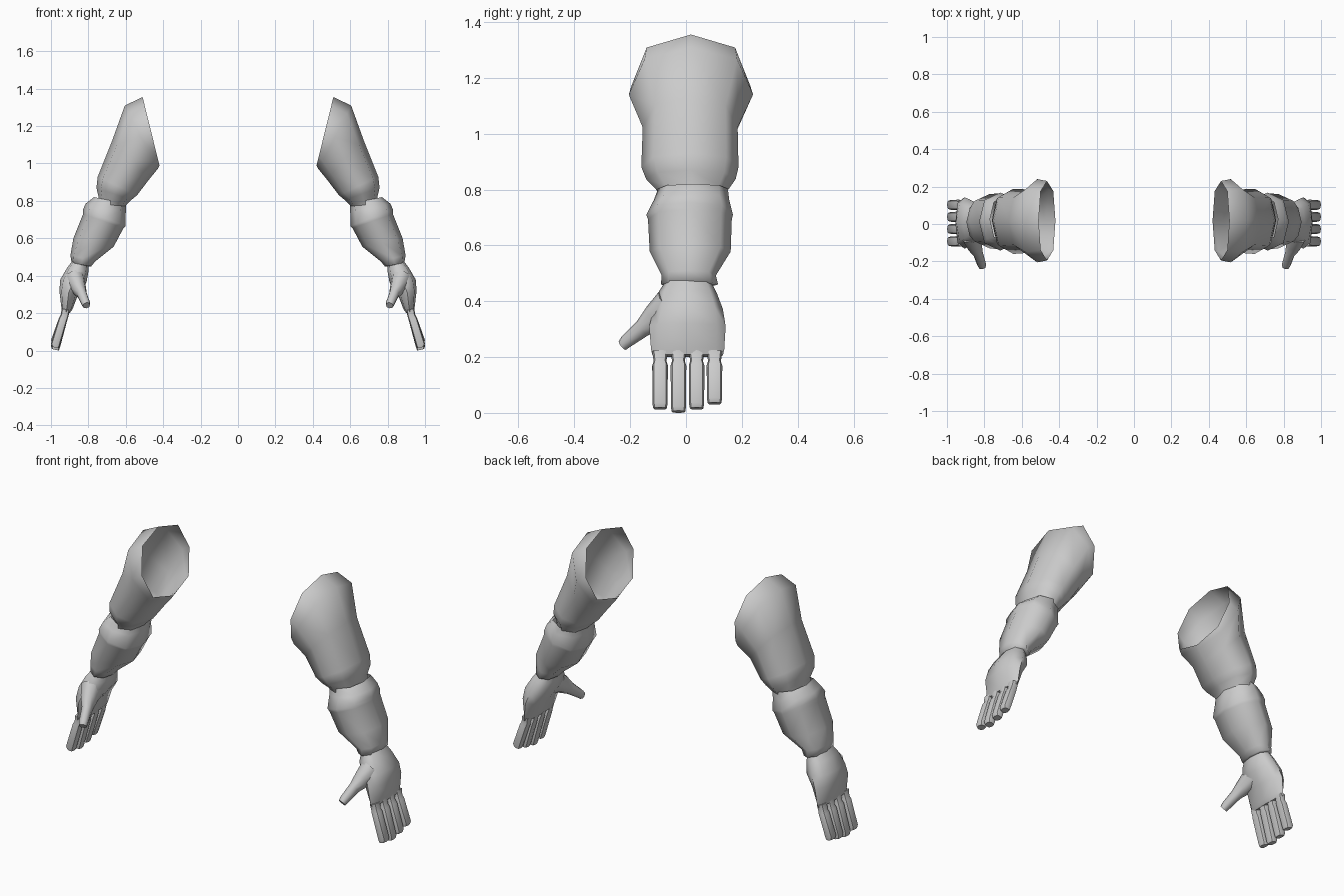
import bpy, bmesh, math
from mathutils import Vector

if "Cube" in bpy.data.objects:
    bpy.data.objects.remove(bpy.data.objects["Cube"])

skin = bpy.data.materials.new("light grey")
skin.diffuse_color = (0.6, 0.6, 0.6, 1)
skin.use_nodes = True
skin.node_tree.nodes["Principled BSDF"].inputs["Base Color"].default_value = skin.diffuse_color


def loft(name, rings, sides=8, power=1.0, cap_start=False, cap_end=True, angle=180):
    """Skin a tube through rings of (centre, half axis u, half axis v), mirrored across x."""
    bm = bmesh.new()
    loops = []
    for c, u, v in rings:
        loop = []
        for i in range(sides):
            a = 2 * math.pi * i / sides
            ca, sa = math.cos(a), math.sin(a)
            ca = math.copysign(abs(ca) ** power, ca)
            sa = math.copysign(abs(sa) ** power, sa)
            loop.append(bm.verts.new(c + u * ca + v * sa))
        loops.append(loop)
    for a, b in zip(loops, loops[1:]):
        for i in range(sides):
            j = (i + 1) % sides
            bm.faces.new((a[i], a[j], b[j], b[i]))
    if cap_start:
        bm.faces.new(loops[0][::-1])
    if cap_end:
        bm.faces.new(loops[-1])
    bmesh.ops.recalc_face_normals(bm, faces=bm.faces)
    # An open tube needs an explicit outward check
    f = bm.faces[:][0] if bm.faces.ensure_lookup_table() is None else None
    if (f.calc_center_median() - rings[0][0]).dot(f.normal) < 0:
        bmesh.ops.reverse_faces(bm, faces=bm.faces)
    me = bpy.data.meshes.new(name)
    bm.to_mesh(me)
    bm.free()
    me.materials.append(skin)
    ob = bpy.data.objects.new(name, me)
    bpy.context.collection.objects.link(ob)
    bpy.ops.object.select_all(action='DESELECT')
    ob.select_set(True)
    bpy.context.view_layer.objects.active = ob
    bpy.ops.object.shade_smooth_by_angle(angle=math.radians(angle))
    m = ob.modifiers.new("mirror", 'MIRROR')
    m.use_mirror_merge = False
    return ob


def limb(rows):
    """Rows: inner x, inner z, outer x, outer z, front y, back y."""
    out = []
    for xi, zi, xo, zo, y0, y1 in rows:
        c = Vector(((xi + xo) / 2, (y0 + y1) / 2, (zi + zo) / 2))
        out.append((c, Vector(((xo - xi) / 2, 0, (zo - zi) / 2)), Vector((0, (y1 - y0) / 2, 0))))
    return out


# Upper arm, open at the shoulder
loft("upper_arm", limb([
    (0.42, 0.99, 0.51, 1.355, -0.195, 0.23),
    (0.43, 0.97, 0.605, 1.31, -0.205, 0.24),
    (0.475, 0.915, 0.67, 1.13, -0.155, 0.185),
    (0.54, 0.83, 0.75, 0.93, -0.16, 0.188),
    (0.57, 0.805, 0.757, 0.87, -0.143, 0.178),
    (0.60, 0.775, 0.745, 0.82, -0.105, 0.15),
    (0.63, 0.72, 0.76, 0.77, -0.09, 0.13)]), power=0.85, cap_end=False)

# Forearm with a flared elbow band and a narrow wrist
loft("forearm", limb([
    (0.60, 0.785, 0.77, 0.82, -0.10, 0.15),
    (0.60, 0.74, 0.815, 0.785, -0.115, 0.155),
    (0.602, 0.665, 0.828, 0.755, -0.142, 0.168),
    (0.612, 0.655, 0.828, 0.73, -0.136, 0.164),
    (0.665, 0.555, 0.88, 0.60, -0.13, 0.16),
    (0.765, 0.475, 0.896, 0.51, -0.087, 0.107),
    (0.785, 0.45, 0.89, 0.47, -0.09, 0.115),
    (0.80, 0.45, 0.88, 0.465, -0.07, 0.09)]), power=0.85, cap_end=False)

# Palm
loft("palm", limb([
    (0.80, 0.46, 0.885, 0.48, -0.075, 0.09),
    (0.80, 0.42, 0.915, 0.44, -0.10, 0.11),
    (0.81, 0.365, 0.95, 0.38, -0.115, 0.132),
    (0.855, 0.30, 0.955, 0.32, -0.132, 0.142),
    (0.885, 0.22, 0.945, 0.235, -0.125, 0.137),
    (0.90, 0.20, 0.94, 0.21, -0.12, 0.132)]), power=0.75, cap_start=True, angle=60)

# Four fingers
for name, y, z in (("index_finger", -0.093, 0.012), ("middle_finger", -0.027, 0.0),
                   ("ring_finger", 0.038, 0.012), ("little_finger", 0.102, 0.03)):
    loft(name, limb([
        (0.90, 0.215, 0.942, 0.225, y - 0.028, y + 0.028),
        (0.907, 0.18, 0.948, 0.19, y - 0.023, y + 0.023),
        (0.912, 0.165, 0.957, 0.175, y - 0.028, y + 0.028),
        (0.952, z + 0.015, 1.0, z + 0.025, y - 0.027, y + 0.027),
        (0.958, z, 0.995, z + 0.008, y - 0.024, y + 0.024)]),
        power=0.7, cap_start=True, angle=50)

# Thumb, angled forward and inward
direction = Vector((-0.05, -0.145, -0.125)).normalized()
side = Vector((1, 0, 0))
side = (side - direction * side.dot(direction)).normalized()
up = direction.cross(side)
loft("thumb", [(Vector(c), side * a, up * b) for c, a, b in (
    ((0.872, -0.05, 0.375), 0.055, 0.075),
    ((0.855, -0.11, 0.34), 0.042, 0.05),
    ((0.835, -0.155, 0.303), 0.027, 0.032),
    ((0.815, -0.215, 0.255), 0.024, 0.024),
    ((0.81, -0.228, 0.241), 0.02, 0.02))], power=0.85, cap_start=True, angle=60)
